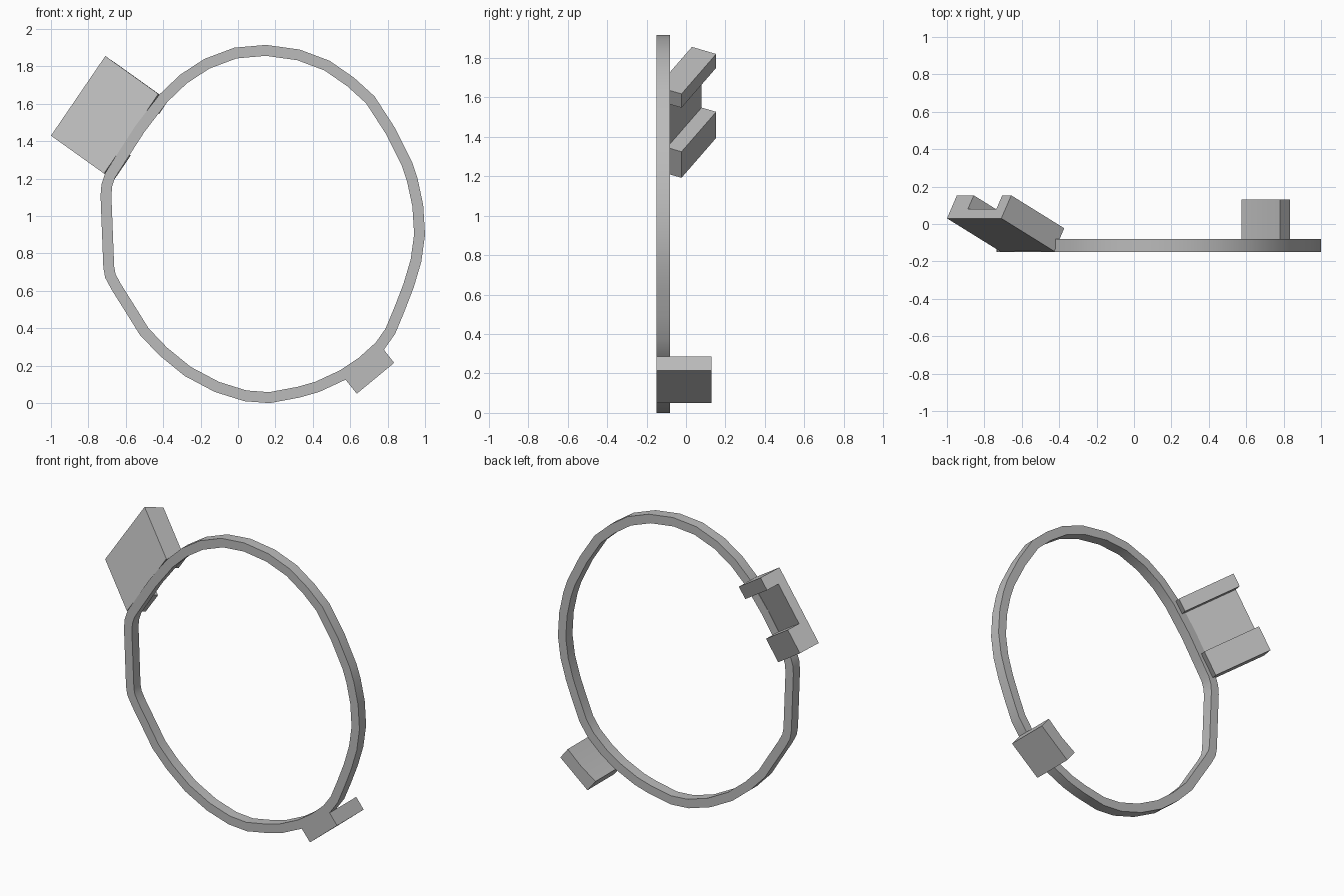
import bpy, bmesh, math
from mathutils import Vector

cube = bpy.data.objects.get("Cube")
if cube:
    bpy.data.objects.remove(cube, do_unlink=True)

FRONT, RING_BACK, BLOCK_BACK = -0.15, -0.08, 0.13
BAND = 0.058

grey = bpy.data.materials.new("light grey")
grey.use_nodes = True
grey.diffuse_color = (0.5, 0.5, 0.5, 1)
grey.node_tree.nodes["Principled BSDF"].inputs["Base Color"].default_value = (0.5, 0.5, 0.5, 1)


def finish(name, bm, smooth=False):
    """Turn a bmesh into a named object."""
    bmesh.ops.recalc_face_normals(bm, faces=bm.faces)
    mesh = bpy.data.meshes.new(name)
    bm.to_mesh(mesh)
    bm.free()
    mesh.materials.append(grey)
    obj = bpy.data.objects.new(name, mesh)
    bpy.context.collection.objects.link(obj)
    if smooth:
        bpy.ops.object.select_all(action='DESELECT')
        obj.select_set(True)
        bpy.context.view_layer.objects.active = obj
        bpy.ops.object.shade_smooth_by_angle(angle=math.radians(30))
    return obj


def prism(name, points, push, smooth=False):
    """Extrude a flat polygon along a vector."""
    bm = bmesh.new()
    face = bm.faces.new([bm.verts.new(p) for p in points])
    result = bmesh.ops.extrude_face_region(bm, geom=[face], use_keep_orig=True)
    verts = [g for g in result["geom"] if isinstance(g, bmesh.types.BMVert)]
    bmesh.ops.translate(bm, verts=verts, vec=push)
    return finish(name, bm, smooth)


# Outer outline of the band, clockwise from the top (x, z)
outline = [Vector(p) for p in (
    (.15, 1.915), (.33, 1.89), (.49, 1.83), (.62, 1.74), (.73, 1.64), (.84, 1.47),
    (.93, 1.29), (.96, 1.2), (.99, 1.06), (1, .9), (.98, .755), (.94, .62),
    (.89, .49), (.84, .37), (.78, .285), (.68, .195), (.575, .125), (.435, .06),
    (.33, .03), (.17, 0), (.035, .01), (-.125, .06), (-.285, .145), (-.42, .255),
    (-.525, .365), (-.59, .47), (-.675, .605), (-.71, .67), (-.72, .725),
    (-.735, 1.11), (-.73, 1.17), (-.71, 1.23), (-.64, 1.34), (-.55, 1.48),
    (-.42, 1.65), (-.31, 1.755), (-.18, 1.84), (-.02, 1.9))]
count = len(outline)

# Inner outline: each corner moved inwards by the band width
inner = []
for i, p in enumerate(outline):
    a = (p - outline[i - 1]).normalized()
    b = (outline[(i + 1) % count] - p).normalized()
    na, nb = Vector((a.y, -a.x)), Vector((b.y, -b.x))
    inner.append(p + (na + nb) * (BAND / (1 + na.dot(nb))))

# Ring band
bm = bmesh.new()
loops = [[bm.verts.new((p.x, y, p.y)) for p in path]
         for path, y in ((outline, FRONT), (outline, RING_BACK),
                         (inner, RING_BACK), (inner, FRONT))]
for k in range(4):
    here, there = loops[k], loops[(k + 1) % 4]
    for i in range(count):
        j = (i + 1) % count
        bm.faces.new((here[i], here[j], there[j], there[i]))
finish("ring_band", bm, smooth=True)

# Lower block, hollowed on top to follow the band
arc = [p for p in outline if .57 < p.x < .79 and p.y < .3]
profile = arc + [Vector((.635, .05)), Vector((.835, .215))]
prism("lower_block", [(p.x, FRONT, p.y) for p in profile],
      (0, BLOCK_BACK - FRONT, 0), smooth=True)

# Tilted channel bracket: a U profile swept along its slope
along = Vector((.564, 0, .826))       # along the band
slope = Vector((-.728, .452, .52))    # outwards and back
depth = Vector((.053, .123, -.036))   # thickness direction
corner = Vector((-.713, -.148, 1.225))
u_profile = [(0, 0), (.515, 0), (.515, 1), (.43, 1), (.43, .4), (.16, .4), (.16, 1), (0, 1)]
prism("channel_bracket",
      [corner + along * u + depth * d + slope * .005 for u, d in u_profile],
      slope * .389)
